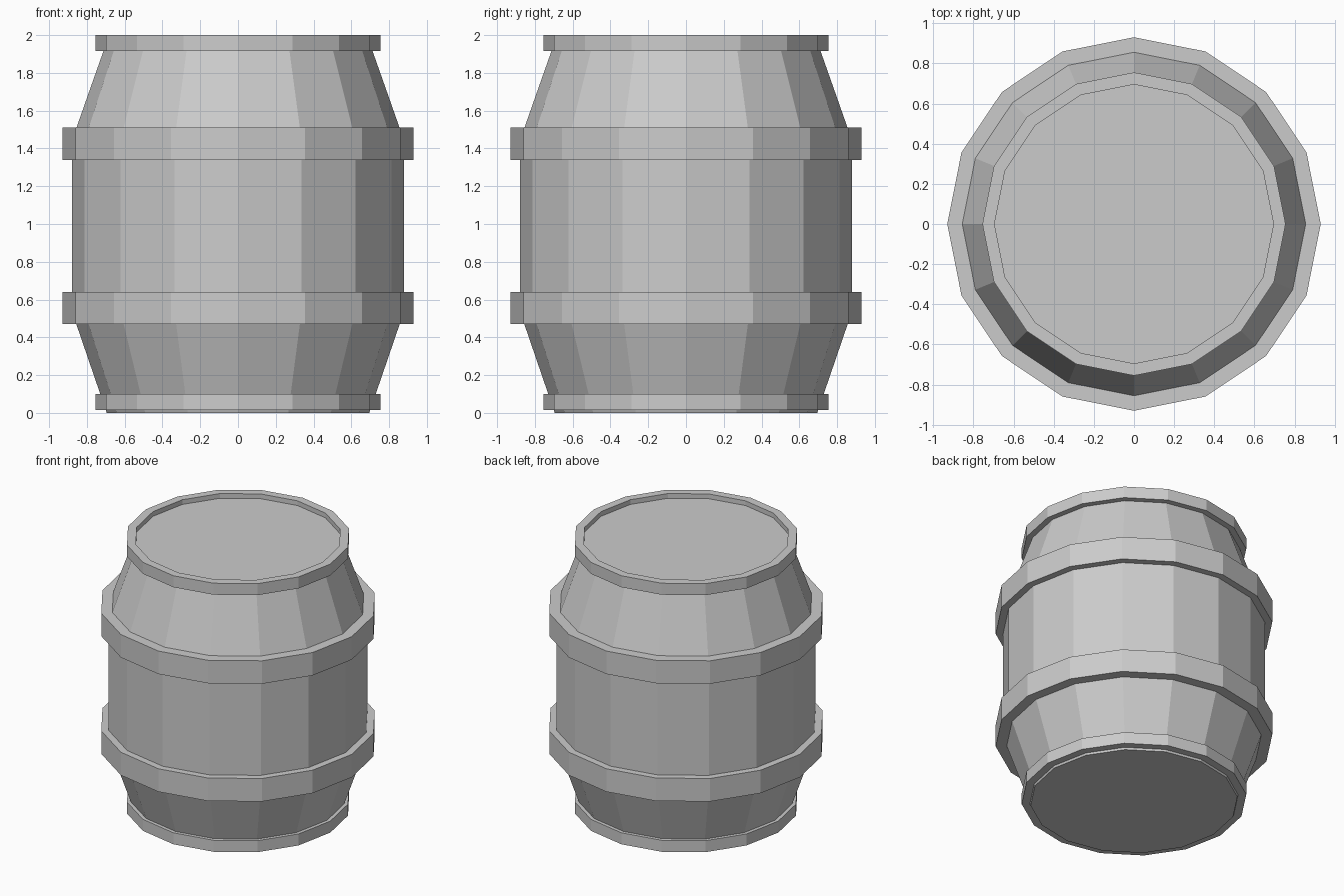
import bpy, bmesh
from math import cos, sin, tau

if "Cube" in bpy.data.objects:
    bpy.data.objects.remove(bpy.data.objects["Cube"])

SIDES = 16


def lathe(name, profile, closed):
    """Spin an (r, z) profile round z; open profiles get flat end caps."""
    bm = bmesh.new()
    loops = [[bm.verts.new((r * cos(tau * i / SIDES), r * sin(tau * i / SIDES), z))
              for i in range(SIDES)] for r, z in profile]
    pairs = list(zip(loops, loops[1:]))
    if closed:
        pairs.append((loops[-1], loops[0]))
    else:
        bm.faces.new(loops[0])
        bm.faces.new(loops[-1])
    for a, b in pairs:
        for i in range(SIDES):
            j = (i + 1) % SIDES
            bm.faces.new((a[i], a[j], b[j], b[i]))
    bmesh.ops.recalc_face_normals(bm, faces=bm.faces)
    mesh = bpy.data.meshes.new(name)
    bm.to_mesh(mesh)
    bm.free()
    obj = bpy.data.objects.new(name, mesh)
    bpy.context.collection.objects.link(obj)
    return obj


def hoop(name, inner, outer, z0, z1):
    return lathe(name, [(inner, z0), (outer, z0), (outer, z1), (inner, z1)], True)


# Barrel body with flat base and recessed lid
lathe("barrel_body", [(0.695, 0.0), (0.88, 0.54), (0.88, 1.44), (0.695, 1.965)], False)

# Wide hoops round the belly
hoop("lower_hoop", 0.85, 0.93, 0.47, 0.64)
hoop("upper_hoop", 0.85, 0.93, 1.34, 1.51)

# Narrow rims at both ends
hoop("bottom_rim", 0.695, 0.755, 0.015, 0.10)
hoop("top_rim", 0.695, 0.755, 1.915, 2.0)
